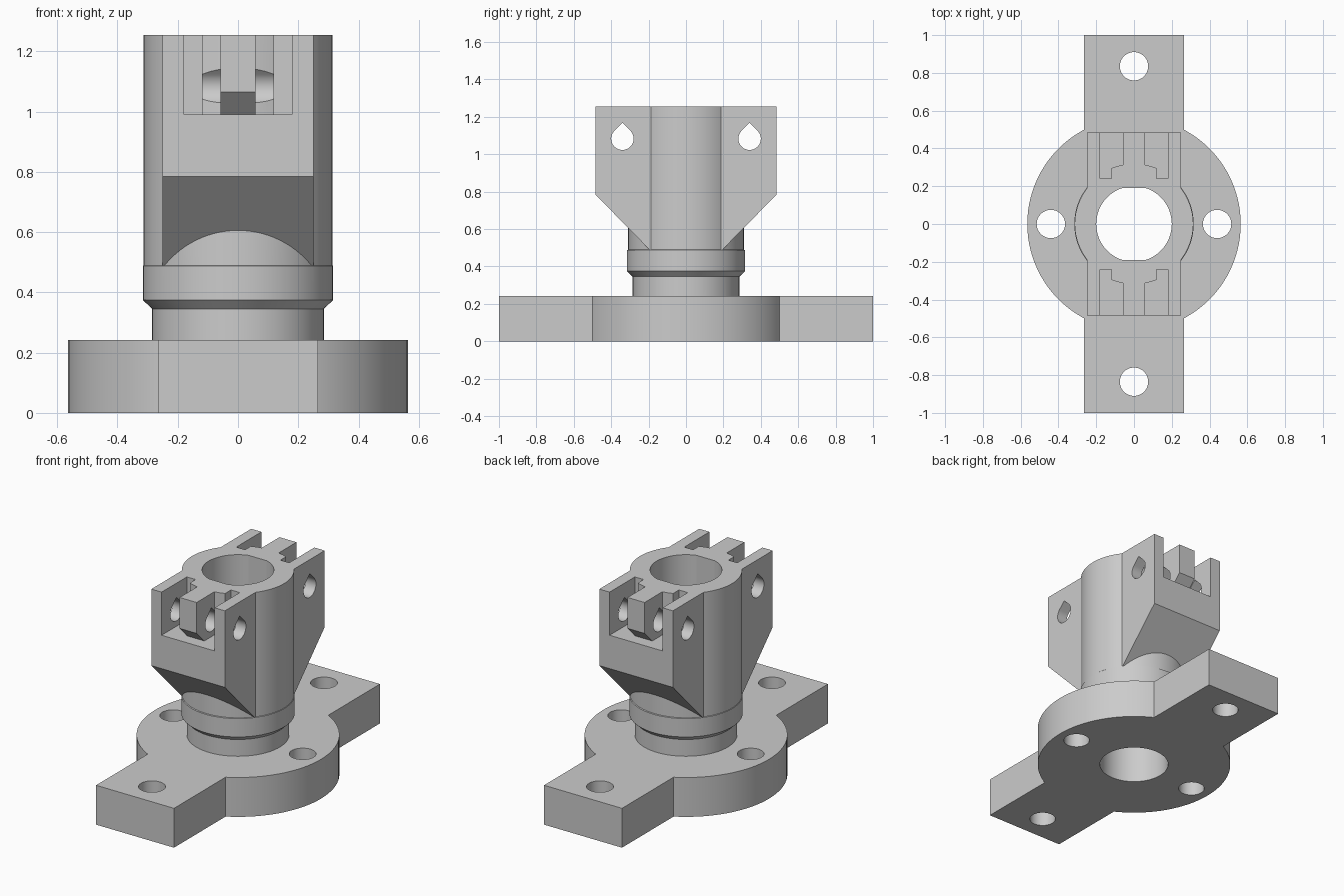
import bpy
from math import cos, sin, pi, radians
from mathutils import Vector

cube = bpy.data.objects.get("Cube")
if cube:
    bpy.data.objects.remove(cube, do_unlink=True)

TOP = 1.255
ARM_X = 0.25

grey = bpy.data.materials.new("neutral grey")
grey.use_nodes = True
grey.diffuse_color = (0.6, 0.6, 0.6, 1)
grey.node_tree.nodes["Principled BSDF"].inputs["Base Color"].default_value = (0.6, 0.6, 0.6, 1)


def loft(name, rings):
    """Closed solid through rings that share one vertex count."""
    import bmesh
    bm = bmesh.new()
    loops = [[bm.verts.new(p) for p in ring] for ring in rings]
    n = len(loops[0])
    for a, b in zip(loops, loops[1:]):
        for i in range(n):
            j = (i + 1) % n
            bm.faces.new((a[i], a[j], b[j], b[i]))
    bm.faces.new(loops[0][::-1])
    bm.faces.new(loops[-1])
    bmesh.ops.recalc_face_normals(bm, faces=bm.faces)
    mesh = bpy.data.meshes.new(name)
    bm.to_mesh(mesh)
    bm.free()
    mesh.materials.append(grey)
    obj = bpy.data.objects.new(name, mesh)
    bpy.context.collection.objects.link(obj)
    return obj


def prism_z(name, profile, low, high):
    return loft(name, [[(x, y, z) for x, y in profile] for z in (low, high)])


def prism_x(name, profile, half):
    return loft(name, [[(x, y, z) for y, z in profile] for x in (-half, half)])


def circle(rx, ry=None, cx=0, cy=0, n=96):
    ry = ry or rx
    return [(cx + rx * cos(2 * pi * i / n), cy + ry * sin(2 * pi * i / n)) for i in range(n)]


def combine(target, tool, operation):
    mod = target.modifiers.new(operation, "BOOLEAN")
    mod.operation = operation
    mod.solver = "EXACT"
    mod.object = tool
    bpy.context.view_layer.objects.active = target
    bpy.ops.object.modifier_apply(modifier=mod.name)
    bpy.data.objects.remove(tool, do_unlink=True)


# Round flange with a long mounting bar
mount = prism_z("flanged_mount", circle(0.565), 0, 0.242)
bar = prism_z("mounting_bar", [(-0.265, -1), (0.265, -1), (0.265, 1), (-0.265, 1)], 0, 0.242)
combine(mount, bar, "UNION")

# Neck, chamfer and main barrel
sections = [(0.1, 0.285, 0.285), (0.345, 0.285, 0.285), (0.375, 0.316, 0.316),
            (0.488, 0.316, 0.316), (0.49, 0.314, 0.309), (TOP, 0.314, 0.309)]
barrel = loft("barrel", [[(x, y, z) for x, y in circle(rx, ry)] for z, rx, ry in sections])
combine(mount, barrel, "UNION")

# Two arms with sloping undersides, front and back
half_arm = [(0.1, 0.393), (0.485, 0.785), (0.485, TOP)]
arm_profile = half_arm + [(-y, z) for y, z in reversed(half_arm)]
combine(mount, prism_x("arms", arm_profile, ARM_X), "UNION")

# Bore: round through the flange, flattened front and back above it
combine(mount, prism_z("lower_bore", circle(0.2), -0.1, 0.3), "DIFFERENCE")
flat = [(x, y) for x, y in circle(0.2) if abs(y) < 0.19]
corner = (0.2 ** 2 - 0.19 ** 2) ** 0.5
right_side = [p for p in flat if p[0] > 0]
right_side.sort(key=lambda p: p[1])
right_side = [(corner, -0.19)] + right_side + [(corner, 0.19)]
left_side = [(-x, y) for x, y in reversed(right_side)]
combine(mount, prism_z("upper_bore", right_side + left_side, 0.25, 1.4), "DIFFERENCE")

# Four bolt holes
for x, y in ((0.44, 0), (-0.44, 0), (0, 0.835), (0, -0.835)):
    combine(mount, prism_z("bolt_hole", circle(0.075, cx=x, cy=y, n=48), -0.1, 0.4), "DIFFERENCE")

# Pockets either side of each tongue, with a deeper outer slot
pocket = [(0.058, 0.6), (0.058, 0.313), (0.09, 0.306), (0.12, 0.296),
          (0.12, 0.24), (0.18, 0.24), (0.18, 0.6)]
for sx in (-1, 1):
    for sy in (-1, 1):
        cutter = prism_z("pocket", [(sx * x, sy * y) for x, y in pocket], 0.99, 1.4)
        combine(mount, cutter, "DIFFERENCE")

# Sloped tongue undersides and teardrop pin holes
centre = Vector((0.34, 1.083))
radius = 0.06
teardrop = [(centre.x + radius * cos(a), centre.y + radius * sin(a))
            for a in (radians(135 + 270 * i / 36) for i in range(37))]
teardrop.append((centre.x, centre.y + radius * 2 ** 0.5))
for s in (-1, 1):
    notch = [(s * 0.41, 0.99), (s * 0.56, 1.14), (s * 0.56, 0.99)]
    combine(mount, prism_x("tongue_notch", notch, 0.1), "DIFFERENCE")
    combine(mount, prism_x("pin_hole", [(s * y, z) for y, z in teardrop], 0.4), "DIFFERENCE")

# Smooth round walls, crisp edges
bpy.ops.object.select_all(action="DESELECT")
mount.select_set(True)
bpy.context.view_layer.objects.active = mount
bpy.ops.object.shade_smooth_by_angle(angle=radians(15))
